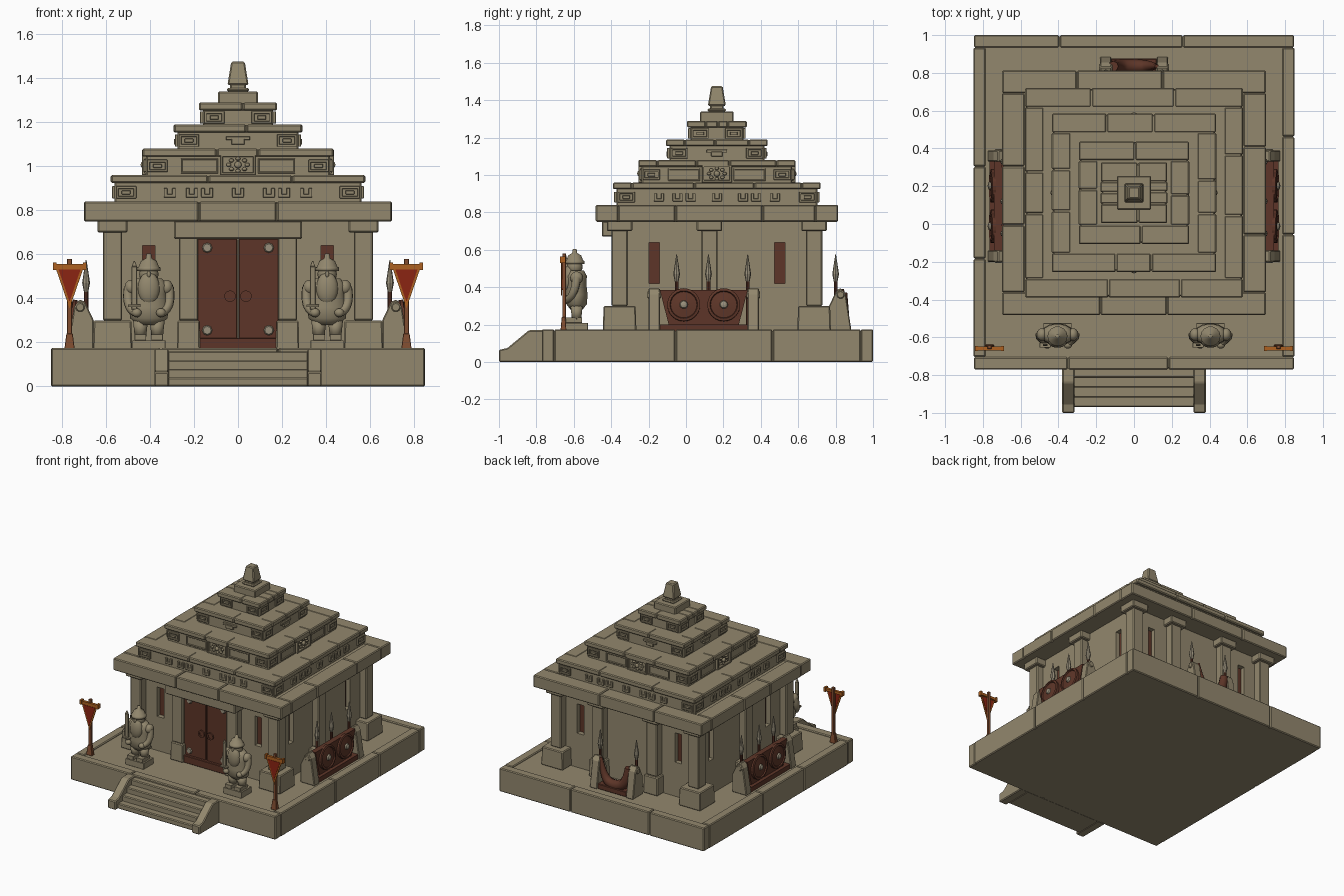
import bpy, bmesh, math, random
from mathutils import Matrix, Vector

random.seed(4)
old = bpy.data.objects.get("Cube")
if old:
    bpy.data.objects.remove(old, do_unlink=True)

T, I = Matrix.Translation, Matrix.Identity(4)
CY = 0.165          # centre of the building in y
FLOOR = 0.165


def material(name, rgb):
    m = bpy.data.materials.new(name)
    m.use_nodes = True
    m.diffuse_color = (*rgb, 1)
    m.node_tree.nodes["Principled BSDF"].inputs["Base Color"].default_value = (*rgb, 1)
    return m


STONE = material("sandstone", (0.29, 0.245, 0.155))
BROWN = material("dark red wood", (0.11, 0.036, 0.021))
WOOD = material("pole wood", (0.22, 0.075, 0.03))
RED = material("banner red", (0.26, 0.018, 0.006))
GOLD = material("banner trim", (0.42, 0.12, 0.015))
METAL = material("pale metal", (0.32, 0.28, 0.2))


def finish(bm, name, mat, bevel=0.0, smooth=False):
    bmesh.ops.recalc_face_normals(bm, faces=bm.faces)
    me = bpy.data.meshes.new(name)
    bm.to_mesh(me)
    bm.free()
    me.materials.append(mat)
    ob = bpy.data.objects.new(name, me)
    bpy.context.collection.objects.link(ob)
    for p in me.polygons:
        p.use_smooth = smooth
    if bevel:
        ob.modifiers.new("worn edges", "BEVEL").width = bevel
    return ob


def box(bm, x0, x1, y0, y1, z0, z1, m=I, taper=1.0):
    vs = bmesh.ops.create_cube(bm, size=1)["verts"]
    for v in vs:
        if v.co.z > 0:
            v.co.x *= taper
            v.co.y *= taper
    place = T(((x0 + x1) / 2, (y0 + y1) / 2, (z0 + z1) / 2))
    bmesh.ops.transform(bm, verts=vs, matrix=m @ place @ Matrix.Diagonal((x1 - x0, y1 - y0, z1 - z0, 1)))


def prism(bm, pts, lo, hi, axis, m=I):
    """Extrude a 2D outline along x (points are y,z) or y (points are x,z)."""
    def co(p, d):
        return m @ Vector((d, p[0], p[1]) if axis == "x" else (p[0], d, p[1]))
    a, b = [[bm.verts.new(co(p, d)) for p in pts] for d in (lo, hi)]
    bm.faces.new(a)
    bm.faces.new(b)
    for i in range(len(pts)):
        j = (i + 1) % len(pts)
        bm.faces.new((a[i], a[j], b[j], b[i]))


def lathe(bm, profile, m=I, segs=16):
    vs = [bm.verts.new((r, 0, z)) for r, z in [(0, profile[0][1]), *profile, (0, profile[-1][1])]]
    es = [bm.edges.new(e) for e in zip(vs, vs[1:])]
    before = set(bm.verts) - set(vs)
    bmesh.ops.spin(bm, geom=vs + es, axis=(0, 0, 1), cent=(0, 0, 0), angle=math.tau, steps=segs, use_merge=True)
    new = [v for v in bm.verts if v not in before]
    bmesh.ops.remove_doubles(bm, verts=new, dist=1e-5)
    bmesh.ops.transform(bm, verts=[v for v in bm.verts if v not in before], matrix=m)


def ball(bm, c, r, m=I):
    bmesh.ops.create_uvsphere(bm, u_segments=16, v_segments=10, radius=1, matrix=m @ T(c) @ Matrix.Diagonal((*r, 1)))


def tube(name, pts, radii, depth, mat, m=I):
    cu = bpy.data.curves.new(name, "CURVE")
    cu.dimensions, cu.bevel_depth, cu.use_fill_caps = "3D", depth, True
    cu.bevel_resolution = 2
    sp = cu.splines.new("NURBS")
    sp.points.add(len(pts) - 1)
    sp.use_endpoint_u, sp.order_u, sp.resolution_u = True, 3, 5
    for p, co, r in zip(sp.points, pts, radii):
        p.co, p.radius = (*(m @ Vector(co)), 1), r
    cu.materials.append(mat)
    bpy.context.collection.objects.link(bpy.data.objects.new(name, cu))


def side(k):
    """Frame for wall k: local -y points out; 0 front, 1 left, 2 back, 3 right."""
    return T((0, CY, 0)) @ Matrix.Rotation(k * math.pi / 2, 4, "Z")


def course(name, cy, hx, hy, z0, z1, w, n, sink=0.008):
    """Ring of jointed blocks round a core that lies a little lower."""
    bm, g = bmesh.new(), 0.002
    box(bm, 0.008 - hx, hx - 0.008, cy - hy + 0.008, cy + hy - 0.008, z0, z1 - sink)
    for s in (-1, 1):
        for L, along_x in ((hx, True), (hy - w, False)):
            cuts = [-L] + [L * (2 * i / n - 1 + random.uniform(-.15, .15)) for i in range(1, n)] + [L]
            for a, b in zip(cuts, cuts[1:]):
                if along_x:
                    lo, hi = sorted((s * hy, s * (hy - w)))
                    box(bm, a + g, b - g, cy + lo, cy + hi, z0, z1)
                else:
                    lo, hi = sorted((s * hx, s * (hx - w)))
                    box(bm, lo, hi, cy + a + g, cy + b - g, z0, z1)
    finish(bm, name, STONE, 0.006)


# Platform and stairs
course("platform", 0.115, 0.85, 0.885, 0, 0.175, 0.065, 3, 0.175 - FLOOR)
bm = bmesh.new()
for i in range(4):
    box(bm, -0.32, 0.32, -0.97 + i * 0.052, -0.76, 0, 0.04 * (i + 1))
for s in (-1, 1):
    prism(bm, [(-0.76, 0), (-1, 0), (-1, 0.065), (-0.955, 0.075), (-0.84, 0.17), (-0.76, 0.17)], s * 0.315, s * 0.38, "x")
finish(bm, "front_stairs", STONE, 0.006)

# Walls pierced by narrow windows, with dark shutters behind
bm = bmesh.new()
box(bm, -0.525, 0.525, CY - 0.47, CY + 0.47, FLOOR, 0.74)
finish(bm, "window_shutters", BROWN)
bm = bmesh.new()
for k in range(4):
    m, L, d, w = (side(k), 0.56, 0.505, 0.405) if k % 2 == 0 else (side(k), 0.505, 0.56, 0.335)
    for a, b in ((-L, -w - 0.028), (0.028 - w, w - 0.028), (w + 0.028, L)):
        box(bm, a, b, -d, 0.05 - d, FLOOR, 0.75, m)
    for s in (-w, w):
        for z0, z1 in ((FLOOR, 0.42), (0.64, 0.75)):
            box(bm, s - 0.028, s + 0.028, -d, 0.05 - d, z0, z1, m)
finish(bm, "walls", STONE)


def column(bm, x, y, plinth=0.09, cap=True):
    box(bm, x - plinth, x + plinth, y - plinth, y + plinth, FLOOR, 0.3, taper=0.95)
    box(bm, x - 0.044, x + 0.044, y - 0.044, y + 0.044, 0.3, 0.72)
    if cap:
        box(bm, x - 0.068, x + 0.068, y - 0.068, y + 0.068, 0.7, 0.755)


# Columns and door lintel
bm = bmesh.new()
for s in (-1, 1):
    column(bm, s * 0.57, CY - 0.52)
    column(bm, s * 0.57, CY + 0.52)
    column(bm, s * 0.57, 0.125)
    column(bm, s * 0.225, CY - 0.52, 0.053, False)
    column(bm, s * 0.225, CY + 0.52, 0.06)
box(bm, -0.29, 0.29, -0.45, -0.33, 0.67, 0.752)
finish(bm, "columns_and_lintel", STONE, 0.006)

# Double door with studs and ring handles
bm = bmesh.new()
for s in (-1, 1):
    lo, hi = sorted((s * 0.003, s * 0.185))
    box(bm, lo, hi, -0.375, -0.33, 0.21, 0.67)
box(bm, -0.185, 0.185, -0.395, -0.33, FLOOR, 0.22)
finish(bm, "door_leaves", BROWN, 0.003)
bm, rings = bmesh.new(), bmesh.new()
for s in (-1, 1):
    for z in (0.255, 0.63):
        lathe(bm, [(0.024, 0), (0.018, 0.008)], T((s * 0.14, -0.374, z)) @ Matrix.Rotation(math.pi / 2, 4, "X"), 8)
    lathe(rings, [(0.026, 0), (0.026, 0.012), (0.015, 0.012), (0.015, 0.006)],
          T((s * 0.036, -0.374, 0.41)) @ Matrix.Rotation(math.pi / 2, 4, "X"))
finish(bm, "door_studs", METAL)
finish(rings, "door_rings", BROWN)


# Stepped roof
def frame(bm, m, u, z, hw, hh, d, t=0.012):
    for a, b, c, e in ((-hw, hw, hh - t, hh), (-hw, hw, -hh, t - hh), (-hw, t - hw, -hh, hh), (hw - t, hw, -hh, hh)):
        box(bm, u + a, u + b, -d, 0.03 - d, z + c, z + e, m)


course("roof_slab", CY, 0.7, 0.648, 0.75, 0.84, 0.12, 3)
tiers = [(0.578, 0.555, 0.84, 0.96), (0.436, 0.42, 0.96, 1.08), (0.293, 0.272, 1.08, 1.19), (0.178, 0.16, 1.19, 1.29)]
bm, deco = bmesh.new(), bmesh.new()
for i, (hx, hy, z0, z1) in enumerate(tiers):
    box(bm, 0.018 - hx, hx - 0.018, CY - hy + 0.018, CY + hy - 0.018, z0 - 0.01, z1 - 0.015)
    course(f"roof_lip_{i + 1}", CY, hx, hy, z1 - 0.036, z1, 0.1, 3 if i < 2 else 2, 0.003)
    zc = (z0 + z1 - 0.036) / 2
    for k in range(4):
        m = side(k)
        L, d = ((hx, hy) if k % 2 == 0 else (hy, hx))
        d -= 0.006
        for s in (-1, 1):
            frame(deco, m, s * (L - 0.07), zc, 0.046, 0.028, d)
            box(deco, s * (L - 0.07) - 0.02, s * (L - 0.07) + 0.02, -d, 0.03 - d, zc - 0.009, zc + 0.009, m)
        if i == 0:      # row of small hooks
            for u in (-0.31, -0.21, -0.14, 0, 0.14, 0.21, 0.31):
                box(deco, u - 0.026, u + 0.026, -d, 0.03 - d, zc - 0.024, zc - 0.008, m)
                for s in (-1, 1):
                    box(deco, u + s * 0.019 - 0.008, u + s * 0.019 + 0.008, -d, 0.03 - d, zc - 0.02, zc + 0.02, m)
        elif i == 1:    # flower panel and long panels
            frame(deco, m, 0, zc + 0.005, 0.08, 0.047, d + 0.006)
            for s in (-1, 1):
                frame(deco, m, s * 0.175, zc, 0.085, 0.034, d - 0.004, 0.008)
            ball(deco, (0, -d, zc + 0.005), (0.016, 0.012, 0.016), m)
            for a in range(8):
                c, s = math.cos(a * math.pi / 4), math.sin(a * math.pi / 4)
                ball(deco, (c * 0.042, 0.004 - d, zc + 0.005 + s * 0.028), (0.011, 0.01, 0.009), m)
        elif i == 2:    # crest
            box(deco, -0.055, 0.055, -d, 0.03 - d, zc + 0.002, zc + 0.018, m)
            box(deco, -0.03, 0.03, -d - 0.004, 0.03 - d, zc - 0.018, zc + 0.008, m)
box(bm, -0.09, 0.09, CY - 0.09, CY + 0.09, 1.27, 1.34)
box(bm, -0.05, 0.05, CY - 0.05, CY + 0.05, 1.34, 1.355)
box(bm, -0.036, 0.036, CY - 0.036, CY + 0.036, 1.35, 1.375)
box(bm, -0.048, 0.048, CY - 0.048, CY + 0.048, 1.37, 1.475, taper=0.64)
finish(bm, "roof_tiers", STONE, 0.006)
finish(deco, "roof_carvings", STONE, 0.002)


# Weapon racks against the side and back walls
def rack(name, m, half, spears):
    bm, tips, shafts = bmesh.new(), bmesh.new(), bmesh.new()
    for s in (-1, 1):
        prism(bm, [(0, FLOOR), (-0.12, FLOOR), (-0.09, 0.36), (-0.065, 0.395), (-0.04, 0.385), (0, 0.3)],
              s * (half - 0.06), s * half, "x", m)
        lathe(bm, [(0.022, -0.036), (0.022, 0.036)],
              m @ T((s * (half - 0.03), -0.062, 0.36)) @ Matrix.Rotation(math.pi / 2, 4, "Y"), 10)
    finish(bm, name + "_stands", STONE, 0.005)
    for u in spears:
        lathe(shafts, [(0.01, FLOOR), (0.01, 0.45)], m @ T((u, -0.035, 0)), 8)
        lathe(tips, [(0.008, 0.42), (0.018, 0.47), (0.012, 0.51), (0.002, 0.575)], m @ T((u, -0.035, 0)), 8)
    finish(shafts, name + "_spear_shafts", BROWN)
    finish(tips, name + "_spear_tips", METAL)


for k, s in ((1, 1), (3, -1)):
    name = "left_rack" if k == 1 else "right_rack"
    m = side(k) @ T((-0.07 * s, -0.655, 0))
    rack(name, m, 0.295, [u * s for u in (-0.145, 0.025, 0.235)])
    bm, bosses = bmesh.new(), bmesh.new()
    prism(bm, [(-0.235, 0.385), (0.235, 0.385), (0.185, 0.19), (-0.185, 0.19)], -0.085, -0.045, "y", m)
    box(bm, -0.235, 0.235, -0.11, -0.03, FLOOR, 0.2, m)
    for u in (-0.107, 0.107):
        face = m @ T((u, -0.083, 0.305)) @ Matrix.Rotation(math.pi / 2 - 0.1, 4, "X")
        lathe(bm, [(0.088, 0), (0.088, 0.02), (0.074, 0.024), (0.07, 0.016), (0.025, 0.022)], face, 24)
        lathe(bosses, [(0.024, 0.018), (0.018, 0.032), (0.006, 0.036)], face, 12)
    finish(bm, name + "_shields", BROWN)
    finish(bosses, name + "_shield_bosses", METAL)

m = side(2) @ T((0, -0.6, 0))
rack("back_rack", m, 0.18, (-0.15, 0.15))
bm = bmesh.new()
box(bm, -0.12, 0.12, -0.11, -0.03, FLOOR, 0.205, m)
finish(bm, "back_rack_tray", BROWN, 0.004)
tube("war_horn", [(-0.12, -0.07, 0.39), (-0.1, -0.07, 0.24), (0, -0.07, 0.2), (0.1, -0.07, 0.25), (0.11, -0.07, 0.37)],
     (0.3, 0.8, 1.2, 1.1, 0.8), 0.034, BROWN, m)

# Guardian statues
for name, cx in (("right_guardian", -0.405), ("left_guardian", 0.405)):
    m = T((cx, -0.585, 0))
    bm = bmesh.new()
    box(bm, -0.075, 0.075, -0.06, 0.06, FLOOR, 0.21, m)
    for s in (-1, 1):
        box(bm, s * 0.038 - 0.026, s * 0.038 + 0.026, -0.058, 0.03, 0.21, 0.238, m)
    box(bm, -0.078, -0.054, -0.062, -0.05, 0.35, 0.545, m)
    box(bm, -0.078, -0.054, -0.062, -0.05, 0.545, 0.57, m, taper=0.2)
    box(bm, -0.095, -0.037, -0.07, -0.045, 0.36, 0.372, m)
    finish(bm, name + "_pedestal_and_sword", STONE, 0.004)
    bm = bmesh.new()
    lathe(bm, [(0.05, 0.28), (0.085, 0.31), (0.09, 0.36), (0.08, 0.42), (0.085, 0.46), (0.06, 0.49)],
          m @ Matrix.Diagonal((1, 0.66, 1, 1)), 18)
    for s in (-1, 1):
        lathe(bm, [(0.026, 0.225), (0.034, 0.3)], m @ T((s * 0.038, 0, 0)), 10)
        ball(bm, (s * 0.082, 0, 0.45), (0.028, 0.034, 0.034), m)
        ball(bm, (s * 0.055, -0.055, 0.335), (0.022, 0.02, 0.02), m)
        tube(name + "_arm", [(s * 0.09, 0, 0.45), (s * 0.108, -0.01, 0.35), (s * 0.05, -0.055, 0.33)],
             (1.1, 1, 0.8), 0.022, STONE, m)
    ball(bm, (0, -0.04, 0.445), (0.05, 0.03, 0.075), m)
    ball(bm, (0, -0.01, 0.51), (0.044, 0.042, 0.045), m)
    ball(bm, (0, -0.053, 0.508), (0.009, 0.012, 0.016), m)
    lathe(bm, [(0.053, 0.525), (0.053, 0.54), (0.045, 0.545), (0.036, 0.57), (0.014, 0.582), (0.01, 0.605)], m @ T((0, -0.01, 0)), 14)
    finish(bm, name + "_body", STONE, smooth=True)

# Banners on poles
for name, cx in (("right_banner", -0.765), ("left_banner", 0.765)):
    m = T((cx, -0.655, 0))
    bm = bmesh.new()
    box(bm, -0.024, 0.024, -0.016, 0.016, FLOOR, 0.24, m, taper=0.6)
    box(bm, -0.011, 0.011, -0.006, 0.014, 0.23, 0.58, m)
    finish(bm, name + "_pole", WOOD, 0.002)
    bm = bmesh.new()
    box(bm, -0.075, 0.075, -0.014, 0.006, 0.537, 0.556, m)
    for s in (-1, 1):
        box(bm, s * 0.068 - 0.008, s * 0.068 + 0.008, -0.018, 0.01, 0.53, 0.563, m)
    prism(bm, [(-0.064, 0.54), (0.064, 0.54), (0, 0.355)], -0.012, -0.007, "y", m)
    finish(bm, name + "_trim", GOLD)
    bm = bmesh.new()
    prism(bm, [(-0.05, 0.532), (0.05, 0.532), (0, 0.385)], -0.0145, -0.004, "y", m)
    finish(bm, name + "_cloth", RED)
